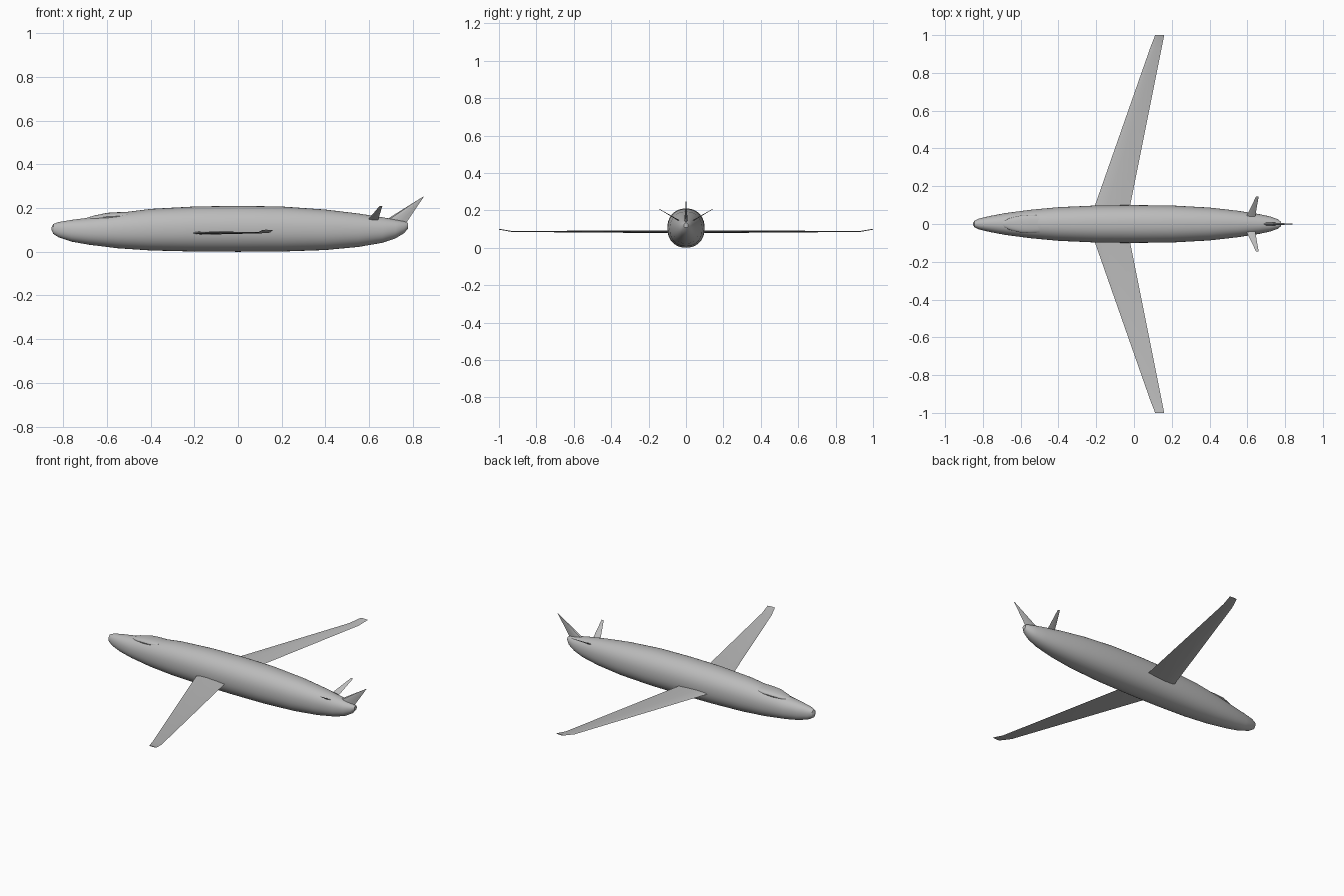
import bpy, bmesh, math
from mathutils import Vector

if "Cube" in bpy.data.objects:
    bpy.data.objects.remove(bpy.data.objects["Cube"])

grey = bpy.data.materials.new("light_grey")
grey.use_nodes = True
grey.diffuse_color = (0.5, 0.5, 0.5, 1)
grey.node_tree.nodes["Principled BSDF"].inputs["Base Color"].default_value = (0.5, 0.5, 0.5, 1)


def loft(name, rings, angle=30):
    """Skin a list of equal closed rings and cap both ends."""
    bm = bmesh.new()
    loops = [[bm.verts.new(p) for p in ring] for ring in rings]
    n = len(loops[0])
    for a, b in zip(loops, loops[1:]):
        for i in range(n):
            j = (i + 1) % n
            bm.faces.new((a[i], a[j], b[j], b[i]))
    bm.faces.new(loops[0])
    bm.faces.new(loops[-1])
    bmesh.ops.recalc_face_normals(bm, faces=bm.faces)
    mesh = bpy.data.meshes.new(name)
    bm.to_mesh(mesh)
    bm.free()
    mesh.materials.append(grey)
    obj = bpy.data.objects.new(name, mesh)
    bpy.context.collection.objects.link(obj)
    bpy.ops.object.select_all(action="DESELECT")
    obj.select_set(True)
    bpy.context.view_layer.objects.active = obj
    bpy.ops.object.shade_smooth_by_angle(angle=math.radians(angle))
    return obj


def body_ring(x, low, high, half, n=40):
    """Rounded, slightly boxy cross-section."""
    ring = []
    for i in range(n):
        t = 2 * math.pi * i / n
        c, s = math.cos(t), math.sin(t)
        y = half * math.copysign(abs(c) ** 0.92, c)
        z = (low + high) / 2 + (high - low) / 2 * math.copysign(abs(s) ** 0.92, s)
        ring.append((x, y, z))
    return ring


def foil_ring(lead, trail, thick, normal):
    """Thin lens section from leading to trailing edge."""
    lead, trail, normal = Vector(lead), Vector(trail), Vector(normal).normalized()
    shape = [(0, 0), (0.1, 0.35), (0.35, 0.5), (0.7, 0.3), (1, 0.0),
             (0.7, -0.3), (0.35, -0.5), (0.1, -0.35)]
    return [lead.lerp(trail, u) + normal * (v * thick) + normal * (0.0003 if i == 4 else 0)
            for i, (u, v) in enumerate(shape)]


# Fuselage: station, underside, top, half width
stations = [
    (-0.852, 0.098, 0.112, 0.006), (-0.845, 0.082, 0.127, 0.017),
    (-0.82, 0.066, 0.136, 0.029), (-0.76, 0.046, 0.146, 0.043),
    (-0.68, 0.032, 0.156, 0.058), (-0.55, 0.016, 0.177, 0.075),
    (-0.4, 0.006, 0.196, 0.089), (-0.2, 0.001, 0.207, 0.098),
    (0, 0, 0.21, 0.1), (0.2, 0.001, 0.207, 0.098),
    (0.4, 0.008, 0.193, 0.087), (0.55, 0.022, 0.175, 0.07),
    (0.66, 0.041, 0.158, 0.053), (0.72, 0.061, 0.147, 0.04),
    (0.76, 0.085, 0.139, 0.026), (0.778, 0.107, 0.132, 0.012)]
loft("fuselage", [body_ring(*s) for s in stations])

# Cockpit canopy: shallow wedge blended into the upper nose
canopy = [(-0.7, 0.145, 0.153, 0.008), (-0.66, 0.143, 0.165, 0.03),
          (-0.6, 0.143, 0.178, 0.046), (-0.55, 0.145, 0.181, 0.049),
          (-0.5, 0.15, 0.182, 0.046)]
loft("cockpit_canopy", [body_ring(*s, n=24) for s in canopy])

# Main wings with upturned tips, and angled stabilisers
for side, label in ((-1, "front"), (1, "rear")):
    wing = [((-0.245, 0, 0.086), (-0.02, 0, 0.086), 0.016, (0, 0, 1)),
            ((-0.206, 0.1, 0.086), (-0.02, 0.1, 0.086), 0.015, (0, 0, 1)),
            ((0.085, 0.93, 0.087), (0.146, 0.93, 0.087), 0.005, (0, -0.1, 1)),
            ((0.112, 1, 0.099), (0.16, 1, 0.099), 0.004, (0, -0.17, 1))]
    stabiliser = [((0.585, 0.02, 0.135), (0.638, 0.02, 0.135), 0.007, (0, -0.5, 1)),
                  ((0.646, 0.145, 0.208), (0.66, 0.145, 0.208), 0.002, (0, -0.5, 1))]
    for part, sections in (("wing", wing), ("stabiliser", stabiliser)):
        rings = [foil_ring(*s) for s in sections]
        for ring in rings:
            for p in ring:
                p.y *= side
        loft(f"{label}_side_{part}", rings, 20)

# Swept tail fin
fin = [((0.64, 0, 0.125), (0.765, 0, 0.12), 0.022, (0, 1, 0)),
       ((0.68, 0, 0.148), (0.772, 0, 0.136), 0.018, (0, 1, 0)),
       ((0.843, 0, 0.25), (0.85, 0, 0.252), 0.002, (0, 1, 0))]
loft("tail_fin", [foil_ring(*s) for s in fin], 20)
